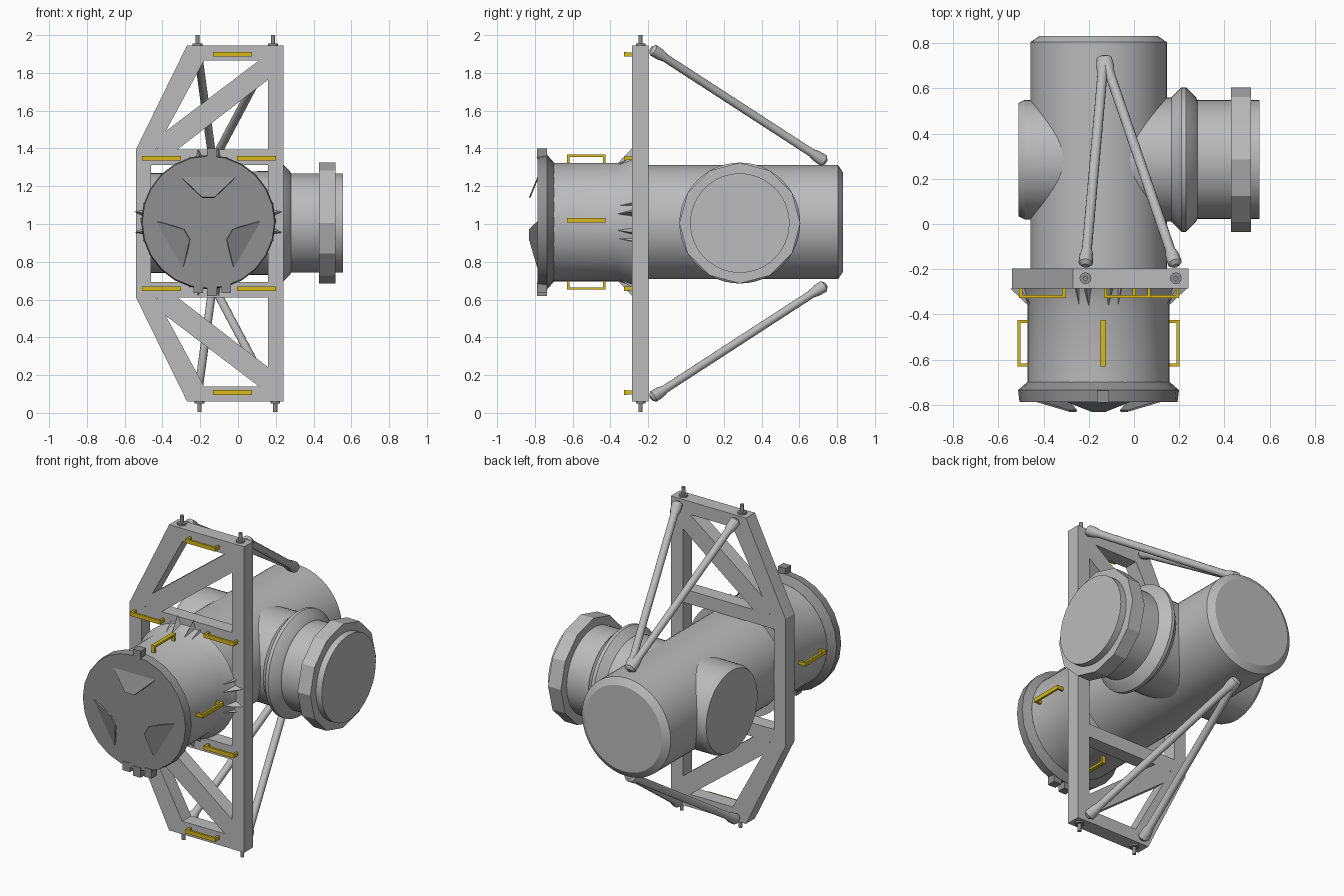
import bpy, bmesh, math
from mathutils import Vector, Matrix

if "Cube" in bpy.data.objects:
    bpy.data.objects.remove(bpy.data.objects["Cube"])


def material(name, rgb):
    m = bpy.data.materials.new(name)
    m.use_nodes = True
    m.diffuse_color = (*rgb, 1)
    m.node_tree.nodes["Principled BSDF"].inputs["Base Color"].default_value = (*rgb, 1)
    return m


GREY = material("light grey", (0.5, 0.5, 0.5))
DARK = material("dark grey", (0.28, 0.28, 0.28))
YELLOW = material("handrail yellow", (0.68, 0.5, 0.01))

CX, CZ = -0.157, 1.01          # axis of the main hull
MID = 1.003                    # mirror height of the truss frame
PORT_Y = 0.285                 # axis of the side ports
FRONT, BACK = -0.285, -0.198   # faces of the truss frame


def finish(name, bm, mat, smooth=False):
    bmesh.ops.recalc_face_normals(bm, faces=bm.faces)
    me = bpy.data.meshes.new(name)
    bm.to_mesh(me)
    bm.free()
    me.materials.append(mat)
    ob = bpy.data.objects.new(name, me)
    bpy.context.collection.objects.link(ob)
    if smooth:
        bpy.ops.object.select_all(action="DESELECT")
        ob.select_set(True)
        bpy.context.view_layer.objects.active = ob
        bpy.ops.object.shade_smooth_by_angle(angle=math.radians(25))
    return ob


def lathe(name, origin, direction, profile, mat, sides=48, smooth=True):
    """Solid of revolution; profile holds (distance along axis, radius)."""
    bm = bmesh.new()
    rings = []
    for t, r in profile:
        angles = [2 * math.pi * i / sides for i in range(sides)]
        rings.append([bm.verts.new((r * math.cos(a), r * math.sin(a), t)) for a in angles])
    for lo, hi in zip(rings, rings[1:]):
        for i in range(sides):
            j = (i + 1) % sides
            bm.faces.new((lo[i], lo[j], hi[j], hi[i]))
    bm.faces.new(rings[0])
    bm.faces.new(rings[-1])
    turn = Vector(direction).to_track_quat("Z", "Y").to_matrix().to_4x4()
    bm.transform(Matrix.Translation(origin) @ turn)
    return finish(name, bm, mat, smooth)


def add_box(bm, lo, hi):
    size = [b - a for a, b in zip(lo, hi)]
    centre = [(a + b) / 2 for a, b in zip(lo, hi)]
    bmesh.ops.create_cube(bm, size=1, matrix=Matrix.Translation(centre) @ Matrix.Diagonal((*size, 1)))


def add_prism(bm, outline):
    """Extrude an x-z outline through the depth of the frame."""
    a = [bm.verts.new((x, FRONT, z)) for x, z in outline]
    b = [bm.verts.new((x, BACK, z)) for x, z in outline]
    bm.faces.new(a)
    bm.faces.new(b)
    for i in range(len(a)):
        j = (i + 1) % len(a)
        bm.faces.new((a[i], a[j], b[j], b[i]))


# Main hull and front section
lathe("main_hull", (CX, 0, CZ), (0, 1, 0),
      [(-0.4, 0.302), (0.805, 0.302), (0.832, 0.262)], GREY, 64)
lathe("front_section", (CX, 0, CZ), (0, 1, 0),
      [(-0.72, 0.314), (-0.36, 0.314), (FRONT, 0.345)], GREY, 64)

# Side ports
lathe("left_port", (0, PORT_Y, CZ - 0.005), (1, 0, 0),
      [(-0.1, 0.272), (0.165, 0.275), (0.21, 0.32), (0.23, 0.32), (0.275, 0.275),
       (0.28, 0.263), (0.556, 0.263)], GREY)
lathe("left_port_ring", (0, PORT_Y, CZ - 0.005), (1, 0, 0),
      [(0.43, 0.32), (0.517, 0.32)], GREY, 12, False)
lathe("right_port_stub", (0, PORT_Y, CZ - 0.005), (-1, 0, 0),
      [(0.2, 0.264), (0.485, 0.264), (0.512, 0.25)], GREY)

# Docking collar with its guide petals and latches
lathe("docking_collar", (CX, 0, CZ), (0, 1, 0),
      [(-0.787, 0.35), (-0.735, 0.356), (-0.70, 0.316)], DARK, 24)

bm = bmesh.new()
for k in range(3):
    turn = Matrix.Translation((CX, 0, CZ)) @ Matrix.Rotation(k * math.tau / 3, 4, "Y")
    plate = [(-0.148, -0.785, 0.243), (0.148, -0.785, 0.243),
             (0.032, -0.831, 0.132), (-0.032, -0.831, 0.132)]
    front = [bm.verts.new(turn @ Vector(p)) for p in plate]
    rear = [bm.verts.new(turn @ (Vector(p) + Vector((0, 0.007, -0.004)))) for p in plate]
    bm.faces.new(front)
    bm.faces.new(rear)
    for i in range(4):
        j = (i + 1) % 4
        bm.faces.new((front[i], front[j], rear[j], rear[i]))
finish("guide_petals", bm, DARK)

bm = bmesh.new()
for x, lo, hi in ((-0.137, 1.345, 1.40), (-0.137, 0.62, 0.68), (-0.21, 0.635, 0.69), (-0.062, 0.635, 0.69)):
    add_box(bm, (x - 0.026, -0.79, lo), (x + 0.026, -0.737, hi))
finish("collar_latches", bm, DARK)

# Spiked gussets joining the front section to the frame
bm = bmesh.new()
for side in range(4):
    for offset, reach in ((-16, 0.36), (-8, 0.395), (8, 0.395), (16, 0.36)):
        mid = math.radians(90 * side + offset)

        def at(r, y, a):
            return bm.verts.new((CX + r * math.cos(a), y, CZ + r * math.sin(a)))
        tip, nose = at(reach, FRONT, mid), at(0.31, -0.365, mid)
        a, b = at(0.31, FRONT, mid - 0.09), at(0.31, FRONT, mid + 0.09)
        for f in ((tip, nose, a), (tip, b, nose), (tip, a, b), (nose, b, a)):
            bm.faces.new(f)
finish("gusset_spikes", bm, GREY)

# Truss frame: two posts, then members mirrored above and below
bm = bmesh.new()
add_box(bm, (0.16, FRONT, 0.06), (0.242, BACK, 1.945))
add_box(bm, (-0.54, FRONT, 2 * MID - 1.395), (-0.46, BACK, 1.395))
members = [
    [(-0.27, 1.945), (0.16, 1.945), (0.16, 1.865), (-0.231, 1.865)],
    [(-0.27, 1.945), (-0.18, 1.945), (-0.18, 1.865), (-0.435, 1.395), (-0.54, 1.395)],
    [(-0.46, 1.395), (0.16, 1.395), (0.16, 1.312), (-0.46, 1.312)],
    [(-0.43, 1.395), (-0.32, 1.395), (0.16, 1.765), (0.16, 1.865), (0.11, 1.865), (-0.43, 1.455)],
]
for m in members:
    add_prism(bm, m)
    add_prism(bm, [(x, 2 * MID - z) for x, z in m])
finish("truss_frame", bm, GREY)

# Bracing struts and frame pins
for end, sign in (("upper", 1), ("lower", -1)):
    for side, x in (("right", -0.215), ("left", 0.185)):
        start = Vector((x, -0.185, MID + sign * 0.925))
        stop = Vector((-0.133, 0.74, MID + sign * 0.325))
        n = (stop - start).length
        lathe(f"{end}_{side}_strut", start, stop - start,
              [(0, 0.015), (0.015, 0.032), (0.06, 0.03), (0.09, 0.022), (n - 0.09, 0.022),
               (n - 0.06, 0.03), (n - 0.015, 0.032), (n, 0.015)], GREY, 14)
        lathe(f"{end}_{side}_pin", (x + 0.012 * (1 - sign) / 2, -0.24, MID + sign * 0.93), (0, 0, sign),
              [(0, 0.026), (0.022, 0.026), (0.022, 0.011), (0.067, 0.011)], DARK, 12)


# Handrails: a bar on two feet
def handrail(name, centre, along, out, height):
    along, out = Vector(along), Vector(out)
    wide = along.cross(out)
    bm = bmesh.new()
    add_box(bm, (-0.103, -0.012, height - 0.013), (0.103, 0.012, height))
    for s in (-0.096, 0.096):
        add_box(bm, (s - 0.007, -0.01, -0.01), (s + 0.007, 0.01, height - 0.005))
    turn = Matrix((along, -wide, out)).transposed().to_4x4()
    bm.transform(Matrix.Translation(centre) @ turn)
    finish(name, bm, YELLOW)


for dz, xs in ((0.895, (-0.03,)), (0.345, (-0.405, 0.097))):
    for s in (1, -1):
        for x in xs:
            handrail("frame_handrail", (x, FRONT, MID + s * dz), (1, 0, 0), (0, -1, 0), 0.042)
for out in ((1, 0, 0), (-1, 0, 0), (0, 0, 1), (0, 0, -1)):
    shift = 0.02 if out[2] else 0
    spot = Vector((CX + shift, -0.528, CZ + 0.01 * abs(out[0]))) + Vector(out) * 0.312
    handrail("hull_handrail", spot, (0, 1, 0), out, 0.046)
